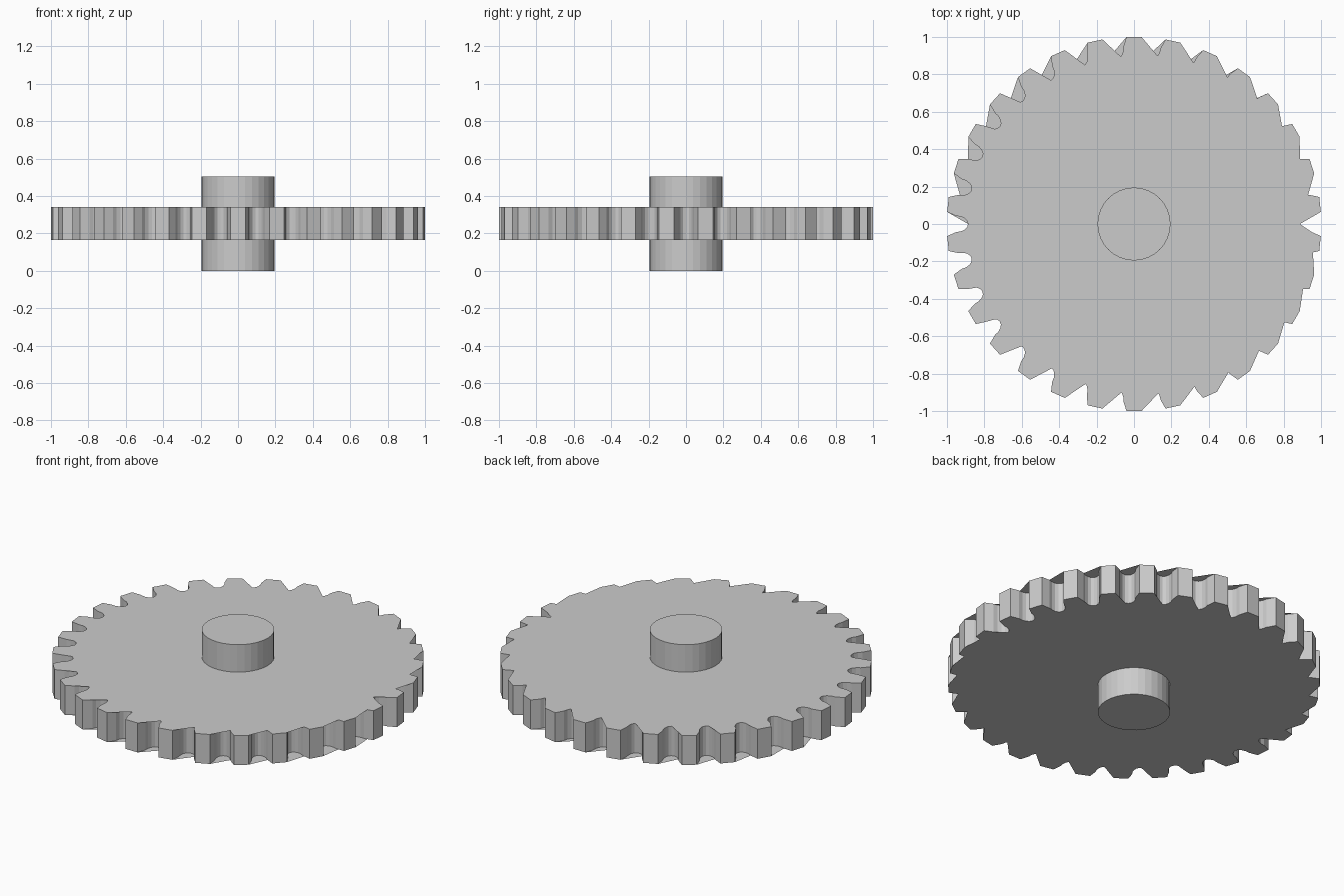
import bpy
from math import sin, cos, pi, radians

if "Cube" in bpy.data.objects:
    bpy.data.objects.remove(bpy.data.objects["Cube"], do_unlink=True)

grey = bpy.data.materials.new("plain_grey")
grey.use_nodes = True
grey.diffuse_color = (0.6, 0.6, 0.6, 1)
grey.node_tree.nodes["Principled BSDF"].inputs["Base Color"].default_value = (0.6, 0.6, 0.6, 1)

TEETH, Z0, Z1 = 30, 0.165, 0.34
TIP_R, FOOT_R, ROOT_R = 1.0008, 0.95, 0.887
TIP_HALF = radians(2.3)
GAP_HALF, ARC = 0.043, 8
PITCH = 2 * pi / TEETH


def notch_points(angle):
    """Half-round gap from foot to foot, then the next tooth's two tip corners."""
    pts = []
    tip = PITCH / 2 - TIP_HALF
    local = [(TIP_R * cos(tip), -TIP_R * sin(tip))]
    for i in range(ARC + 1):
        t = pi * i / ARC
        local.append((FOOT_R - (FOOT_R - ROOT_R) * sin(t), -GAP_HALF * cos(t)))
    local.append((TIP_R * cos(tip), TIP_R * sin(tip)))
    for x, y in local:
        pts.append((x * cos(angle) - y * sin(angle), x * sin(angle) + y * cos(angle)))
    return pts


# Closed gear outline, starting at the middle of the gap on +x
outline = []
for k in range(TEETH):
    outline += notch_points(k * PITCH)
shift = 1 + ARC // 2
outline = outline[shift:] + outline[:shift]
n = len(outline)
half = n // 2
verts = [(x, y, z) for z in (Z0, Z1) for x, y in outline]
faces = [(i, (i + 1) % n, n + (i + 1) % n, n + i) for i in range(n)]


def fan(ring, apex, up):
    """Fan one half of a cap from an apex, so that it webs the nearby gaps."""
    base = n if up else 0
    for a, b in zip(ring, ring[1:] + ring[:1]):
        if apex in (a, b):
            continue
        (px, py), (ax, ay), (bx, by) = outline[apex], outline[a], outline[b]
        area = (ax - px) * (by - py) - (ay - py) * (bx - px)
        if abs(area) < 1e-7:
            continue
        tri = (apex, a, b) if (area > 0) == up else (apex, b, a)
        faces.append(tuple(base + i for i in tri))


back_half = list(range(half + 1))
front_half = list(range(half, n)) + [0]
front_apex = n - ARC // 2
fan(back_half, 0, True)
fan(front_half, front_apex, True)
fan(back_half, half, False)
fan(front_half, front_apex, False)

mesh = bpy.data.meshes.new("gear_wheel")
mesh.from_pydata(verts, [], faces)
mesh.materials.append(grey)
wheel = bpy.data.objects.new("gear_wheel", mesh)
bpy.context.collection.objects.link(wheel)

# Axle through the middle
bpy.ops.mesh.primitive_cylinder_add(vertices=32, radius=0.195, depth=0.503, location=(0, 0, 0.2515))
axle = bpy.context.object
axle.name = "axle"
axle.data.materials.append(grey)
